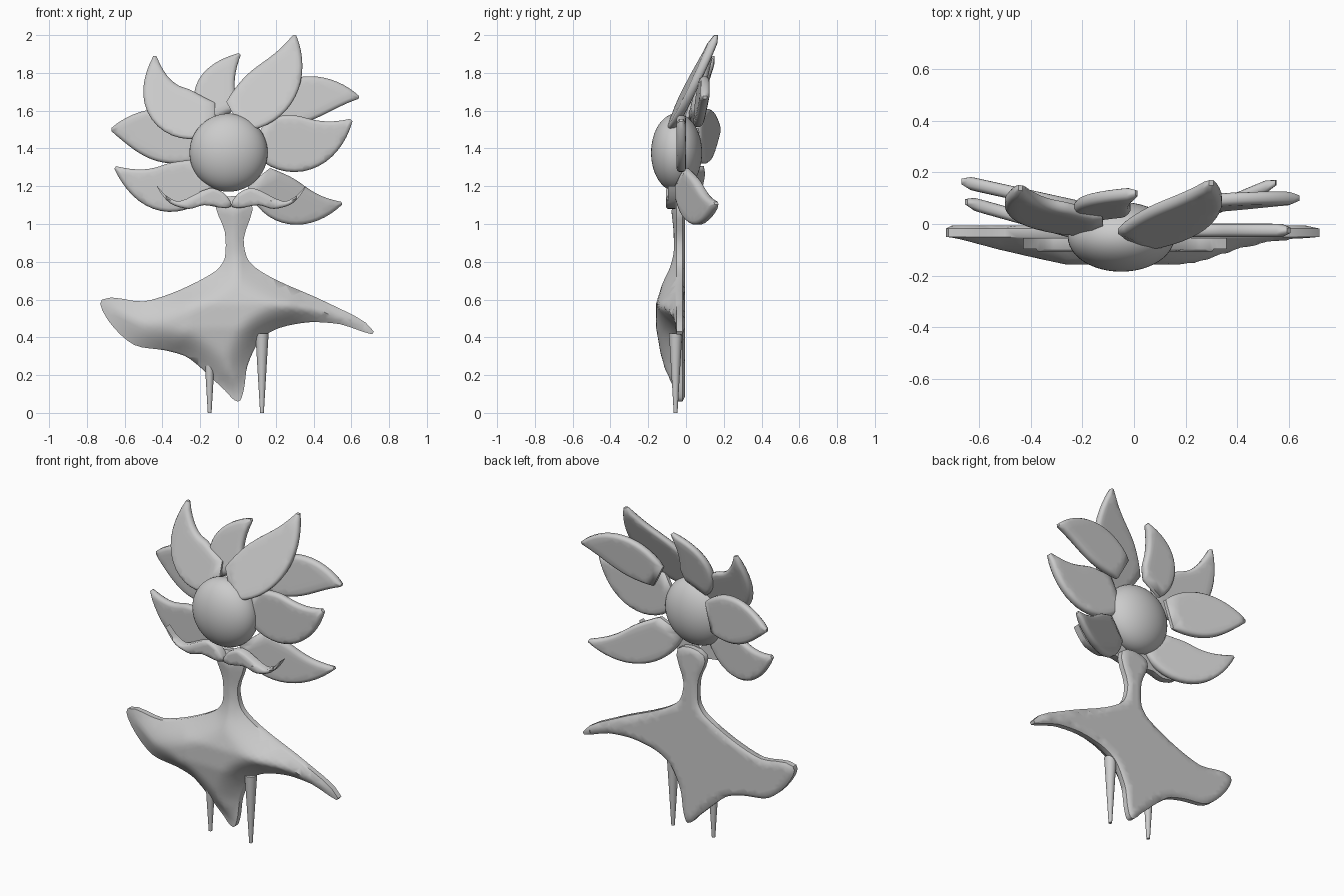
import bpy, bmesh, math
from mathutils import Vector
from mathutils.geometry import delaunay_2d_cdt

if "Cube" in bpy.data.objects:
    bpy.data.objects.remove(bpy.data.objects["Cube"])


def finish(ob, angle=40):
    bpy.ops.object.select_all(action='DESELECT')
    ob.select_set(True)
    bpy.context.view_layer.objects.active = ob
    bpy.ops.object.shade_smooth_by_angle(angle=math.radians(angle))


def spline(pts, n=4, pull=0.84):
    """Closed smooth curve through outline points given in hundredths."""
    p = [Vector(q) / 100 for q in pts]
    out = []
    for i in range(len(p)):
        a, b, c, d = p[i - 1], p[i], p[(i + 1) % len(p)], p[(i + 2) % len(p)]
        size = (c - b).length * pull
        m0, m1 = (c - a).normalized() * size, (d - b).normalized() * size
        for k in range(n):
            t = k / n
            s = t * t * (3 - 2 * t)
            out.append(b * (1 - s) + c * s + m0 * t * (1 - t) ** 2 - m1 * t * t * (1 - t))
    return out


def table(v, rows):
    for (a, p), (b, q) in zip(rows, rows[1:]):
        if v <= b:
            return p + (q - p) * max(0, (v - a) / (b - a))
    return rows[-1][1]


def petal_outline(base, bend, tip, width, n=16):
    """Teardrop swept along a bent midline, narrowing to a curled tip."""
    a, b, c = Vector(base), Vector(bend), Vector(tip)
    left, right = [], []
    for i in range(n + 1):
        t = i / n
        mid = a * (1 - t) ** 2 + b * 2 * t * (1 - t) + c * t * t
        d = ((b - a) * (1 - t) + (c - b) * t).normalized()
        w = width * (0.06 + 0.94 * math.sin(math.pi * (0.2 + 0.8 * t ** 0.9)) ** 0.95 if t < 1 else 0.06)
        side = Vector((-d.y, d.x)) * w
        left.append(mid + side)
        right.append(mid - side)
    return left + right[::-1]


def edge_distance(q, loop):
    best = 9
    for i in range(len(loop)):
        a, ab = loop[i - 1], loop[i] - loop[i - 1]
        t = max(0, min(1, (q - a).dot(ab) / max(ab.length_squared, 1e-12)))
        best = min(best, (q - a - ab * t).length)
    return best


def inside(q, loop):
    res = False
    for i in range(len(loop)):
        a, b = loop[i - 1], loop[i]
        if (a.y > q.y) != (b.y > q.y) and q.x < a.x + (q.y - a.y) * (b.x - a.x) / (b.y - a.y):
            res = not res
    return res


def slab(name, loop, front, back, insets=(0.008, 0.02), step=0.026):
    """Filled outline in x-z; front/back give y from (x, z, distance to rim)."""
    n = len(loop)
    sign = 1 if sum(loop[i - 1].cross(loop[i]) for i in range(n)) > 0 else -1
    extra = []
    for off in insets:
        for i in range(n):
            t = (loop[(i + 1) % n] - loop[i - 1]).normalized()
            q = loop[i] + Vector((-t.y, t.x)) * sign * off
            if inside(q, loop) and edge_distance(q, loop) > off * 0.9:
                extra.append(q)
    x0, x1 = min(p.x for p in loop), max(p.x for p in loop)
    z0, z1 = min(p.y for p in loop), max(p.y for p in loop)
    for i in range(int((x1 - x0) / step) + 1):
        for j in range(int((z1 - z0) / step) + 1):
            q = Vector((x0 + i * step, z0 + (j + 0.5 * (i % 2)) * step))
            if inside(q, loop) and edge_distance(q, loop) > insets[-1] + step * 0.4:
                extra.append(q)
    edges = [(i, (i + 1) % n) for i in range(n)]
    vs, _, fs, *_ = delaunay_2d_cdt(loop + extra, edges, [], 1, 1e-5)
    dist = [edge_distance(v, loop) for v in vs]
    bm = bmesh.new()
    fv, bv = [[bm.verts.new((v.x, f(v.x, v.y, d), v.y)) for v, d in zip(vs, dist)] for f in (front, back)]
    count = {}
    for f in fs:
        bm.faces.new([fv[i] for i in f])
        bm.faces.new([bv[i] for i in reversed(f)])
        for a, b in zip(f, list(f[1:]) + [f[0]]):
            key = (min(a, b), max(a, b))
            count[key] = count.get(key, 0) + 1
    for (a, b), c in count.items():
        if c == 1:
            bm.faces.new((fv[a], fv[b], bv[b], bv[a]))
    bmesh.ops.recalc_face_normals(bm, faces=bm.faces)
    me = bpy.data.meshes.new(name)
    bm.to_mesh(me)
    bm.free()
    ob = bpy.data.objects.new(name, me)
    bpy.context.collection.objects.link(ob)
    finish(ob, 50)


def rounded(d, half=.026, r=.028):
    return half * (0.4 + 0.6 * math.sqrt(1 - (1 - min(d / r, 1)) ** 2))


# Petals: base, bend, tip, half width, then tip y and tilt along x and z
petals = {
    "petal_upper_left": ((-.12, 1.56), (-.46, 1.55), (-.44, 1.89), .13, (.14, -.08, .34)),
    "petal_top_back": ((-.1, 1.56), (-.18, 1.73), (.01, 1.9), .11, (.12, 0, .25)),
    "petal_upper_right": ((-.02, 1.57), (.26, 1.72), (.3, 2), .14, (.16, .09, .44)),
    "petal_right_back": ((.14, 1.58), (.41, 1.72), (.64, 1.67), .12, (.1, .05, .1)),
    "petal_right": ((.11, 1.48), (.38, 1.34), (.6, 1.55), .15, (-.025, 0, 0)),
    "petal_lower_right": ((.11, 1.25), (.28, 1.03), (.55, 1.11), .12, (.16, .42, 0)),
    "petal_lower_left": ((-.17, 1.28), (-.4, 1.09), (-.65, 1.3), .13, (.085, -.28, 0)),
    "petal_left_back": ((-.2, 1.42), (-.48, 1.5), (-.67, 1.5), .14, (.165, -.22, 0)),
}
for name, (base, bend, tip, width, (ty, bx, bz)) in petals.items():
    def mid(x, z):
        return ty + bx * (x - tip[0]) + bz * (z - tip[1])
    slab(name, petal_outline(base, bend, tip, width),
         lambda x, z, d: mid(x, z) - rounded(d), lambda x, z, d: mid(x, z) + rounded(d))

# Flower centre
bpy.ops.mesh.primitive_uv_sphere_add(segments=48, ring_count=24, radius=1, location=(-.05, -.05, 1.378))
ball = bpy.context.object
ball.name = "flower_centre"
ball.scale = (.207, .135, .207)
finish(ball)

# Pair of curled leaves under the flower, mirrored about x = -0.035
leaf = [(-43, 120), (-38, 115), (-31, 112), (-15, 119), (-7, 116), (-4, 109), (-18, 110), (-26, 108), (-36, 111)]
for name, pts in (("leaf_left", leaf), ("leaf_right", [(-7 - x, z) for x, z in leaf])):
    slab(name, spline(pts), lambda x, z, d: -.072 - .035 * min(1, .7 + d / .03),
         lambda x, z, d: -.055, (.008,), .02)

# Stem flowing into a skirt-like leaf: flat back, bulging front
skirt = [(-11, 112), (-7, 96), (-7, 82), (-12, 75), (-31, 65), (-50, 59), (-72, 60), (-68, 48), (-55, 36),
         (-38, 33), (-26, 29), (-7, 12), (0, 6), (3, 12), (5, 25), (12, 39), (22, 45), (38, 48), (54, 47),
         (72, 43), (48, 58), (19, 71), (6, 80), (3, 92), (7, 112)]
by_z = [(.06, .05), (.2, .115), (.45, .158), (.58, .158), (.75, .105), (.85, .085)]


def skirt_front(x, z, d):
    depth = min(table(abs(x), [(.25, .16), (.72, .06)]), table(z, by_z))
    return -(.05 + (depth - .05) * math.sin(math.pi / 2 * min(d / .14, 1)))


slab("stem_and_skirt", spline(skirt), skirt_front, lambda x, z, d: -.018 + .012 * min(d / .02, 1))

# Pointed legs
for name, x in (("leg_left", -.15), ("leg_right", .127)):
    bpy.ops.mesh.primitive_cone_add(vertices=20, radius1=.01, radius2=.035, depth=.42, location=(x, -.055, .21))
    bpy.context.object.name = name
    finish(bpy.context.object)
